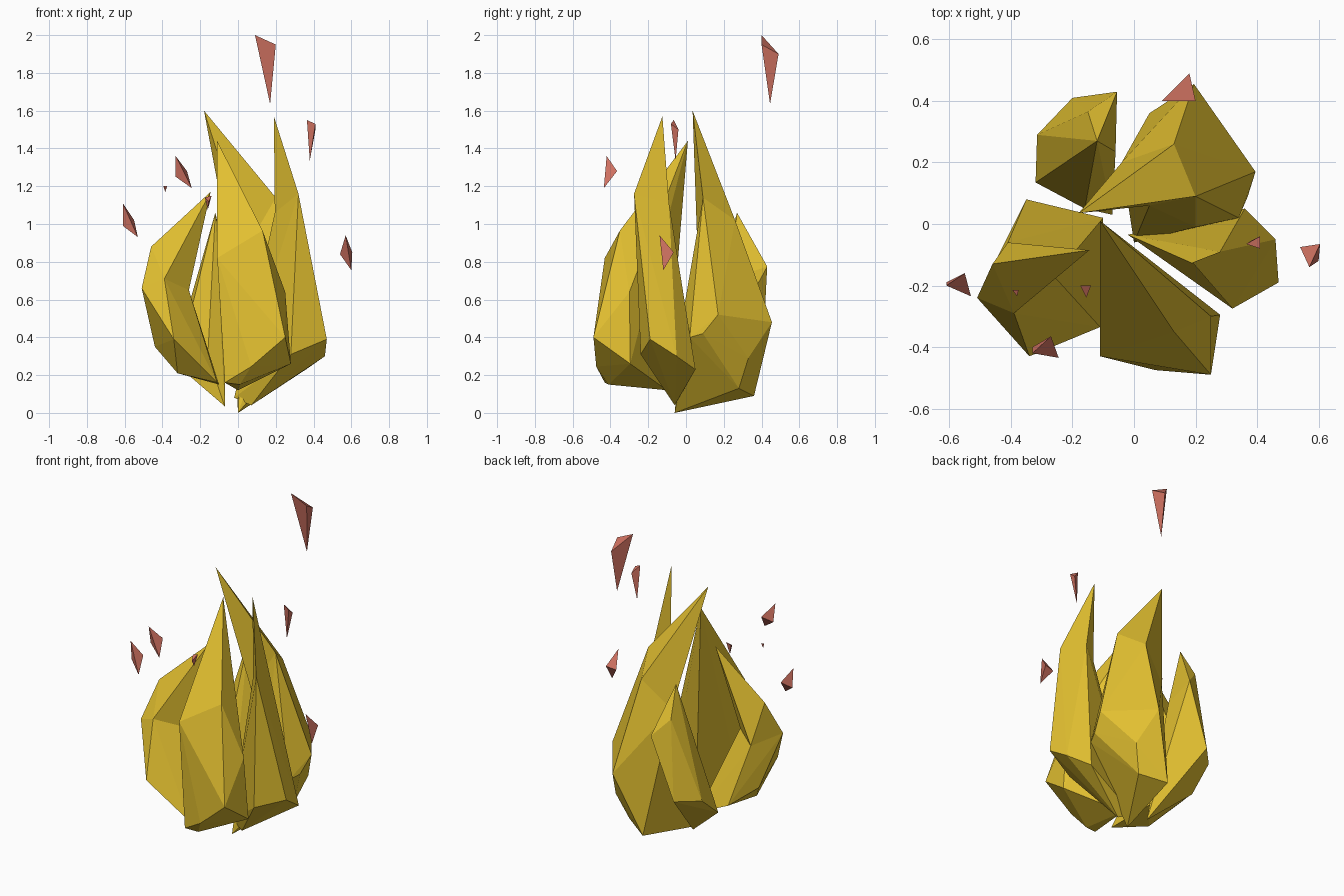
import bpy, bmesh
from mathutils import Vector

if "Cube" in bpy.data.objects:
    bpy.data.objects.remove(bpy.data.objects["Cube"])


def material(name, rgb):
    m = bpy.data.materials.new(name)
    m.diffuse_color = (*rgb, 1)
    m.use_nodes = True
    m.node_tree.nodes["Principled BSDF"].inputs["Base Color"].default_value = m.diffuse_color
    return m


gold = material("flame_gold", (0.77, 0.53, 0.03))
red = material("ember_red", (0.62, 0.165, 0.118))


def faceted(name, mat, *sections):
    """Convex facets around each point group; points shared by groups join them."""
    bm = bmesh.new()
    sets = [set(s) for s in sections]
    for i, pts in enumerate(sets):
        part = bmesh.new()
        for p in sorted(pts):
            part.verts.new(p)
        bmesh.ops.convex_hull(part, input=part.verts[:])
        loose = [v for v in part.verts if not v.link_faces]
        bmesh.ops.delete(part, geom=loose, context='VERTS')
        # drop the caps where two groups meet
        caps = []
        for j, other in enumerate(sets):
            if j != i:
                shared = [Vector(p) for p in pts & other]
                caps += [f for f in part.faces if all(
                    any((v.co - s).length < 1e-4 for s in shared) for v in f.verts)]
        bmesh.ops.delete(part, geom=list(set(caps)), context='FACES')
        tmp = bpy.data.meshes.new("tmp")
        part.to_mesh(tmp)
        part.free()
        bm.from_mesh(tmp)
        bpy.data.meshes.remove(tmp)
    bmesh.ops.remove_doubles(bm, verts=bm.verts[:], dist=1e-4)
    bmesh.ops.recalc_face_normals(bm, faces=bm.faces[:])
    me = bpy.data.meshes.new(name)
    bm.to_mesh(me)
    bm.free()
    me.materials.append(mat)
    ob = bpy.data.objects.new(name, me)
    bpy.context.collection.objects.link(ob)
    return ob


# front tongue
faceted("front_flame", gold, [
    (-.11, .01, 1.44), (.13, -.35, .965), (-.11, -.43, .82), (.25, -.30, .64),
    (.25, -.49, .40), (.07, -.475, .245), (.28, -.295, .26), (-.07, -.43, .16),
    (.01, -.41, .15), (0, -.10, .12)])

# left tongue: curled blade over a wide root
ring = [(-.39, -.29, .71), (-.51, -.24, .66), (-.41, -.06, .62), (-.26, -.17, .65)]
faceted("left_flame", gold,
        [(-.145, -.085, 1.17), (-.46, -.13, .88)] + ring,
        ring + [(-.34, -.43, .39), (-.44, -.10, .35), (-.35, .08, .28),
                (-.32, -.25, .21), (-.11, -.335, .16), (-.10, .02, .15)])

# back left tongue
faceted("back_left_flame", gold, [
    (-.12, .27, 1.06), (-.15, .365, .88), (-.055, .43, .775), (-.20, .41, .39),
    (-.315, .29, .38), (-.20, .255, .69), (-.06, .235, .71), (-.32, .135, .25),
    (-.16, .05, .30), (-.07, .03, .035)])

# back right tongue, the tallest
waist = [(.05, .06, .88), (.20, .09, 1.14), (.13, .26, 1.02), (-.04, .20, .85)]
faceted("back_right_flame", gold,
        [(-.18, .035, 1.60)] + waist,
        waist + [(.195, .455, .48), (.395, .17, .52), (.37, .09, .42), (.34, .02, .40),
                 (.20, -.01, .56), (.05, .36, .09), (.26, .33, .29), (.20, .28, .13),
                 (0, -.06, 0)])

# right tongue: slim tip over a broad blade
neck = [(.32, -.275, 1.16), (.28, -.09, 1.11), (.195, -.13, 1.06)]
faceted("right_flame", gold,
        [(.19, -.125, 1.57)] + neck,
        neck + [(.47, -.19, .39), (.46, -.05, .30), (.36, .05, .23),
                (.28, -.24, .31), (.07, -.06, .04), (-.02, -.035, .08)])

# floating shards
embers = {
    "ember_top": [(.09, .40, 2.0), (.20, .40, 1.95), (.18, .49, 1.90), (.17, .445, 1.635)],
    "ember_upper_right": [(.365, -.065, 1.55), (.41, -.08, 1.53), (.41, -.04, 1.50),
                          (.38, -.055, 1.335)],
    "ember_front_left": [(-.33, -.42, 1.36), (-.27, -.365, 1.28), (-.33, -.40, 1.25),
                         (-.245, -.435, 1.19)],
    "ember_left": [(-.61, -.20, 1.11), (-.55, -.16, 1.02), (-.61, -.19, .99),
                   (-.53, -.235, .93)],
    "ember_right": [(.57, -.14, .94), (.54, -.075, .84), (.605, -.065, .85),
                    (.60, -.12, .755)],
    "ember_small": [(-.175, -.20, 1.14), (-.14, -.20, 1.15), (-.155, -.24, 1.12),
                    (-.16, -.21, 1.075)],
    "ember_tiny": [(-.395, -.215, 1.20), (-.375, -.215, 1.20), (-.38, -.235, 1.19),
                   (-.385, -.22, 1.17)],
}
for name, pts in embers.items():
    faceted(name, red, pts)
